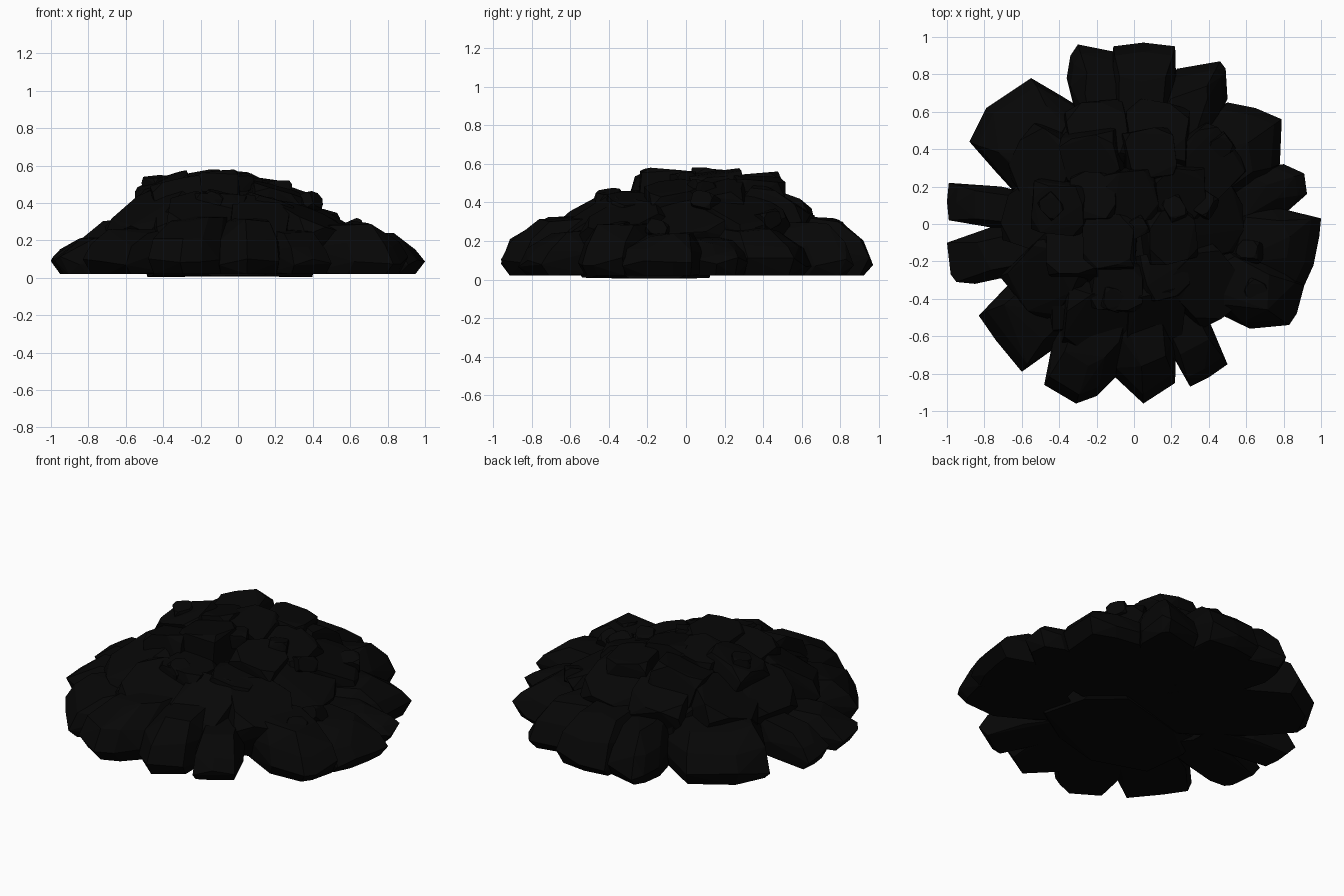
import bpy, bmesh, math, random
from mathutils import Vector, Euler

random.seed(11)
coal = bpy.data.materials.new("coal")
coal.diffuse_color = (0.002, 0.002, 0.002, 1)


def hull(name, pts):
    """Flat-faced convex lump around a handful of points."""
    bm = bmesh.new()
    for p in pts:
        bm.verts.new(p)
    res = bmesh.ops.convex_hull(bm, input=bm.verts)
    junk = {v for v in res["geom_interior"] + res["geom_unused"]
            if isinstance(v, bmesh.types.BMVert)}
    bmesh.ops.delete(bm, geom=list(junk), context='VERTS')
    bmesh.ops.dissolve_limit(bm, angle_limit=math.radians(4),
                             verts=bm.verts, edges=bm.edges)
    bmesh.ops.recalc_face_normals(bm, faces=bm.faces)
    me = bpy.data.meshes.new(name)
    bm.to_mesh(me)
    bm.free()
    me.materials.append(coal)
    bpy.context.collection.objects.link(bpy.data.objects.new(name, me))


def jit(a):
    return random.uniform(-a, a)


def chunk(name, centre, size, yaw=0, pitch=0, roll=0, floor=0.03, cap=0.58):
    """Box with every corner irregularly chipped off."""
    rot = Euler((roll, pitch, yaw)).to_matrix()
    pts = []
    for sx in (-1, 1):
        for sy in (-1, 1):
            for sz in (-1, 1):
                for axis in range(3):
                    p = [sx, sy, sz]
                    p[axis] *= random.uniform(0.3, 0.7)
                    p = [c * random.uniform(0.84, 1) for c in p]
                    v = rot @ Vector([c * s / 2 for c, s in zip(p, size)])
                    v += Vector(centre)
                    v.z = min(max(v.z, floor), cap)
                    pts.append(v)
    hull(name, pts)


def base_rock(name, height, tips):
    """Sloped slab lying on the ground; tips is its outer outline from above."""
    tips = [Vector((x, y, 0)) for x, y in tips]
    mid = sum(tips, Vector()) / len(tips)
    inward = -mid.normalized()
    side = Vector((-inward.y, inward.x, 0))
    pts = []
    for p in tips:
        off = side * (p - mid).dot(side)
        for inset, z, squeeze in ((0, 0.09 + jit(0.025), 0), (0.05, 0.02, 0.08),
                                  (0.05, height * 0.62 + jit(0.015), 0.06),
                                  (0.18 + jit(0.04), height - abs(jit(0.04)), 0.25),
                                  (0.40, height, 0.3), (0.55, 0.02, 0.2),
                                  (0.28, 0.03, -0.06), (0.28, height * 0.55, -0.14)):
            pts.append(p + inward * inset - off * squeeze + Vector((0, 0, z)))
    hull(name, pts)


# Outer ring of rocks resting on the ground
outer = [
    (0.24, [(1.0, 0.03), (0.99, -0.07), (0.96, -0.22), (0.91, -0.33)]),
    (0.29, [(0.91, -0.33), (0.87, -0.48), (0.83, -0.54), (0.62, -0.56)]),
    (0.22, [(0.80, 0.32), (0.91, 0.27), (0.925, 0.16), (0.80, 0.05)]),
    (0.27, [(0.78, 0.32), (0.79, 0.56), (0.65, 0.62), (0.50, 0.65)]),
    (0.30, [(0.50, 0.67), (0.49, 0.83), (0.46, 0.87), (0.23, 0.83)]),
    (0.33, [(0.22, 0.95), (0.05, 0.97), (-0.11, 0.95)]),
    (0.31, [(-0.10, 0.92), (-0.30, 0.96), (-0.34, 0.90), (-0.36, 0.78)]),
    (0.32, [(-0.38, 0.68), (-0.55, 0.78), (-0.79, 0.62), (-0.88, 0.44), (-0.74, 0.28)]),
    (0.23, [(-0.99, 0.22), (-1.0, 0.12), (-0.99, 0.02)]),
    (0.22, [(-1.0, -0.10), (-0.98, -0.27), (-0.95, -0.31), (-0.85, -0.32)]),
    (0.27, [(-0.83, -0.49), (-0.74, -0.62), (-0.60, -0.79)]),
    (0.33, [(-0.48, -0.86), (-0.31, -0.96), (-0.20, -0.92), (-0.10, -0.82)]),
    (0.32, [(-0.10, -0.82), (0.05, -0.96), (0.22, -0.85)]),
    (0.26, [(0.30, -0.87), (0.40, -0.82), (0.50, -0.75)]),
]
for i, (h, tips) in enumerate(outer):
    base_rock(f"base_rock_{i + 1}", h, tips)

# Core lumps filling the middle of the heap
chunk("core_rock_front", (-0.05, -0.22, 0.18), (0.9, 0.6, 0.36), 0.2, floor=0.005)
chunk("core_rock_back", (-0.02, 0.25, 0.19), (0.85, 0.6, 0.38), -0.2, floor=0.02)

# Middle ring leaning outward: x, y, z, length, width
middle = [
    (0.36, 0.02, 0.235, 0.40, 0.38), (0.35, 0.30, 0.26, 0.38, 0.38),
    (0.12, 0.45, 0.32, 0.36, 0.36), (-0.18, 0.46, 0.32, 0.36, 0.34),
    (-0.44, 0.31, 0.30, 0.38, 0.38), (-0.50, 0.03, 0.28, 0.36, 0.36),
    (-0.45, -0.26, 0.27, 0.40, 0.36), (-0.20, -0.47, 0.255, 0.38, 0.38),
    (0.10, -0.45, 0.235, 0.40, 0.34), (0.35, -0.31, 0.225, 0.42, 0.38),
]
for i, (x, y, z, l, w) in enumerate(middle):
    chunk(f"middle_rock_{i + 1}", (x, y, z), (l, w, 0.26),
          math.atan2(y, x) + jit(0.3), 0.52 + jit(0.15), jit(0.25))

# Crown rocks: x, y, z, length, width, tilt sideways
crown = [
    (-0.38, 0.10, 0.42, 0.32, 0.28, -0.25), (-0.13, -0.10, 0.455, 0.30, 0.30, -0.1),
    (-0.02, 0.16, 0.445, 0.28, 0.28, 0.15), (0.18, -0.06, 0.375, 0.28, 0.30, 0.2),
    (-0.22, 0.36, 0.42, 0.32, 0.28, -0.15), (0.22, 0.18, 0.37, 0.30, 0.30, 0.25),
    (-0.10, -0.33, 0.345, 0.30, 0.28, 0.0), (-0.32, -0.16, 0.40, 0.28, 0.28, -0.25),
    (0.08, 0.37, 0.415, 0.28, 0.28, 0.15), (0.14, -0.28, 0.32, 0.26, 0.26, 0.2),
    (-0.21, 0.14, 0.445, 0.26, 0.26, -0.1),
]
for i, (x, y, z, l, w, tilt) in enumerate(crown):
    chunk(f"crown_rock_{i + 1}", (x, y, z), (l, w, 0.23),
          jit(0.3), tilt + jit(0.1), jit(0.25))

# Small chips lodged between the larger rocks
chips = [(0.22, 0.08, 0.47), (0.38, 0.10, 0.40), (-0.12, -0.40, 0.42),
         (0.01, -0.02, 0.51), (0.46, 0.42, 0.31), (0.62, -0.15, 0.25),
         (-0.44, 0.10, 0.50), (0.65, -0.35, 0.25)]
for i, c in enumerate(chips):
    chunk(f"chip_{i + 1}", c, (0.13, 0.11, 0.09), random.uniform(0, 3), jit(0.4), jit(0.4))
